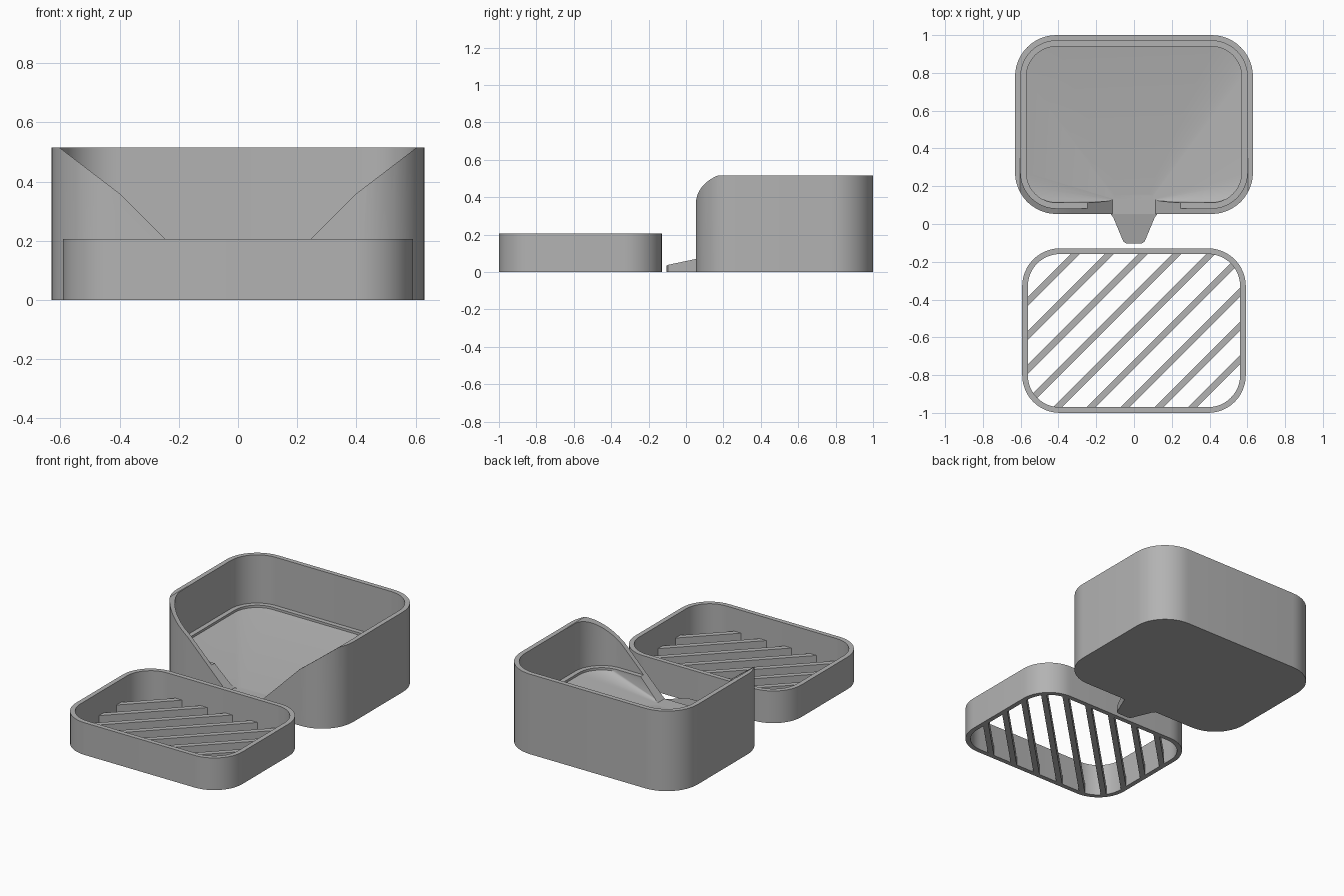
import bpy, bmesh, math
from mathutils import Matrix

if "Cube" in bpy.data.objects:
    bpy.data.objects.remove(bpy.data.objects["Cube"])

grey = bpy.data.materials.new("plain grey")
grey.diffuse_color = (0.45, 0.45, 0.45, 1)
grey.use_nodes = True
grey.node_tree.nodes["Principled BSDF"].inputs["Base Color"].default_value = grey.diffuse_color


def make(name, bm, mat=grey):
    bmesh.ops.recalc_face_normals(bm, faces=bm.faces)
    me = bpy.data.meshes.new(name)
    bm.to_mesh(me)
    bm.free()
    ob = bpy.data.objects.new(name, me)
    bpy.context.collection.objects.link(ob)
    me.materials.append(mat)
    return ob


def rounded(hx, hy, cy, r, n=12):
    """Outline of a rounded rectangle centred on (0, cy)."""
    pts = []
    for k, (sx, sy) in enumerate([(1, 1), (-1, 1), (-1, -1), (1, -1)]):
        for i in range(n + 1):
            a = math.pi / 2 * (k + i / n)
            pts.append((sx * (hx - r) + r * math.cos(a), cy + sy * (hy - r) + r * math.sin(a)))
    return pts


def loft(name, rings, closed=False):
    """Skin successive rings; cap both ends, or join last to first when closed."""
    bm = bmesh.new()
    loops = [[bm.verts.new(p) for p in ring] for ring in rings]
    pairs = list(zip(loops, loops[1:]))
    if closed:
        pairs.append((loops[-1], loops[0]))
    else:
        bm.faces.new(loops[0])
        bm.faces.new(loops[-1])
    for a, b in pairs:
        for i in range(len(a)):
            j = (i + 1) % len(a)
            bm.faces.new((a[i], a[j], b[j], b[i]))
    return make(name, bm)


def at(pts, z):
    return [(x, y, z) for x, y in pts]


def boolean(ob, cutter, op):
    m = ob.modifiers.new("cut", 'BOOLEAN')
    m.operation, m.object, m.solver = op, cutter, 'EXACT'
    bpy.context.view_layer.objects.active = ob
    bpy.ops.object.modifier_apply(modifier=m.name)
    bpy.data.objects.remove(cutter)


def prism_y(name, half, y0, y1):
    """Mirror a half profile in x and extrude it along y."""
    prof = half + [(-x, z) for x, z in reversed(half)]
    return loft(name, [[(x, y, z) for x, z in prof] for y in (y0, y1)])


# Basin: outer wall, rim, ledge, lip and funnel floor in one skin
CY, HX, HY, R = 0.5265, 0.63, 0.4735, 0.22
outer = rounded(HX, HY, CY, R)
inner = rounded(HX - 0.03, HY - 0.03, CY, R - 0.03)
lip = rounded(HX - 0.06, HY - 0.06, CY, R - 0.06)
front = CY - HY + 0.06
outlet = [(x * 0.18, front + 0.01 + (y - front) * 0.04) for x, y in lip]
basin = loft("basin", [at(outer, 0), at(outer, 0.515), at(inner, 0.515), at(inner, 0.205),
                       at(lip, 0.205), at(lip, 0.19), at(outlet, 0.075)])

# Front opening: V notch through wall and ledge, plus the flared upper part
top = [(0.75, 0.63), (0.603, 0.515), (0.4, 0.36)]
boolean(basin, prism_y("notch_cutter", top + [(0.24, 0.2), (0.115, 0.075)], -0.05, 0.13), 'DIFFERENCE')
boolean(basin, prism_y("flare_cutter", top + [(0.29, 0.25)], -0.06, 0.35), 'DIFFERENCE')

# Drain spout: tapered, sloping towards a rounded tip
side = [(0.135, 0.08), (0.125, 0.055), (0.11, 0.035), (0.062, -0.08), (0.054, -0.095), (0.04, -0.103)]
plan = side + [(-x, y) for x, y in reversed(side)]
spout_top = [(x, y, min(0.075, 0.04 + (y + 0.09) * 0.21) if y > -0.1 else 0.034) for x, y in plan]
spout = loft("spout", [at(plan, 0), spout_top])

# Tray frame
TY, TX, TH = -0.5645, 0.592, 0.4355
t_out = rounded(TX, TH, TY, 0.2)
t_in = rounded(TX - 0.03, TH - 0.03, TY, 0.17)
frame = loft("tray_frame", [at(t_out, 0), at(t_out, 0.207), at(t_in, 0.207), at(t_in, 0)], closed=True)

# Diagonal slats, trimmed to the frame
bm = bmesh.new()
for i in range(-4, 5):
    m = (Matrix.Translation((-i * 0.0895, TY + i * 0.0895, 0.03)) @ Matrix.Rotation(math.pi / 4, 4, 'Z')
         @ Matrix.Diagonal((2.4, 0.034, 0.06, 1)))
    bmesh.ops.create_cube(bm, size=1, matrix=m)
slats = make("tray_slats", bm)
trim = rounded(TX - 0.02, TH - 0.02, TY, 0.18)
boolean(slats, loft("slat_trim", [at(trim, -0.1), at(trim, 0.2)]), 'INTERSECT')

# Smooth rounded walls, keep crisp edges
for ob in (basin, spout, frame, slats):
    bpy.ops.object.select_all(action='DESELECT')
    ob.select_set(True)
    bpy.context.view_layer.objects.active = ob
    bpy.ops.object.shade_smooth_by_angle(angle=math.radians(30))
